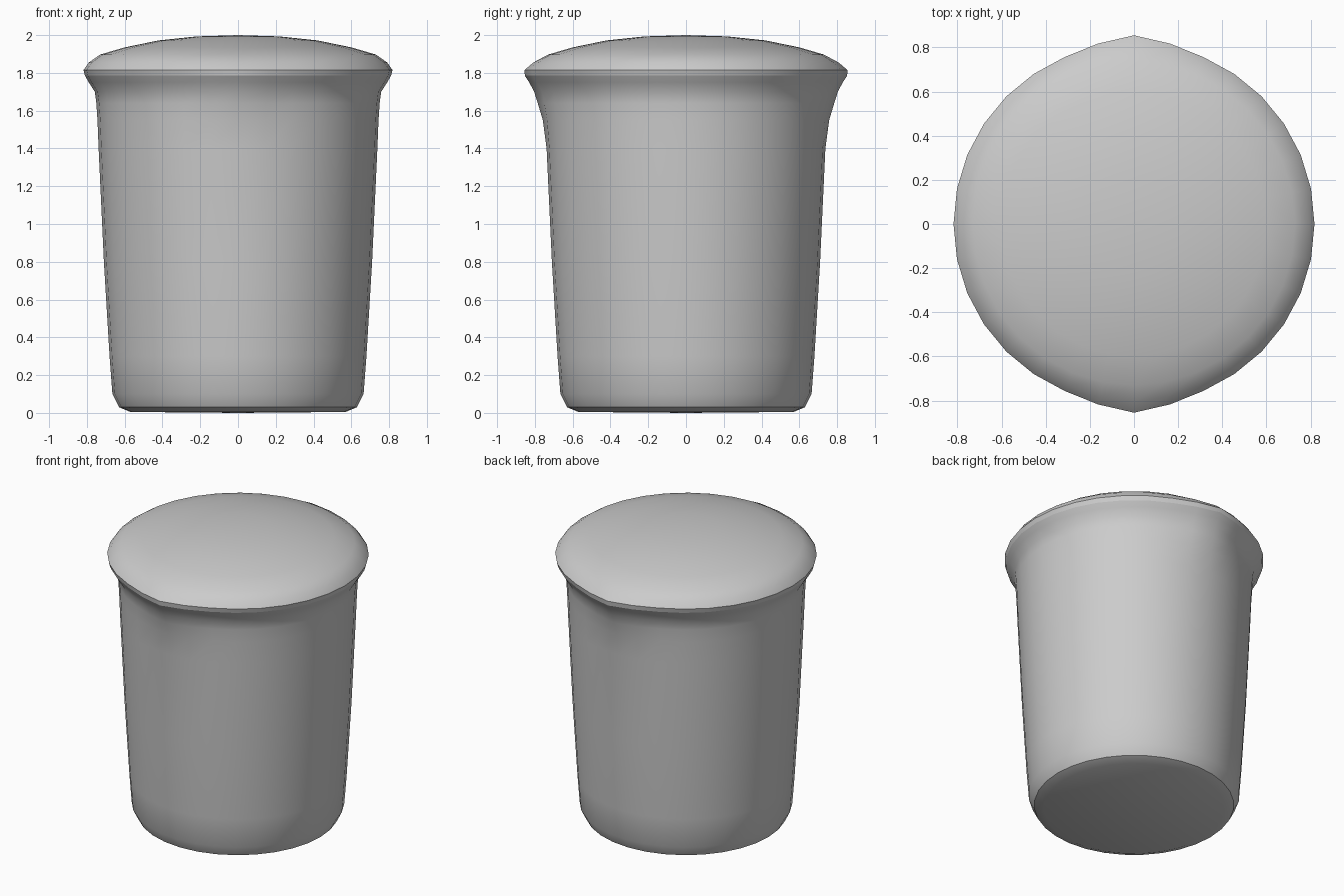
import bpy, bmesh, math

if "Cube" in bpy.data.objects:
    bpy.data.objects.remove(bpy.data.objects["Cube"])

SEGMENTS = 32

grey = bpy.data.materials.new("plain grey")
grey.diffuse_color = (0.6, 0.6, 0.6, 1)
grey.use_nodes = True
grey.node_tree.nodes["Principled BSDF"].inputs["Base Color"].default_value = grey.diffuse_color


def lathe(name, profile):
    """Spin (radius, z, spout bulge) rows; the bulge pushes front and back outward."""
    bm = bmesh.new()
    rings = []
    for radius, z, bulge in profile:
        if radius == 0:
            rings.append([bm.verts.new((0, 0, z))] * SEGMENTS)
            continue
        ring = []
        for i in range(SEGMENTS):
            a = 2 * math.pi * i / SEGMENTS
            r = radius + bulge * math.exp(-(math.cos(a) / 0.21) ** 2)
            ring.append(bm.verts.new((r * math.cos(a), r * math.sin(a), z)))
        rings.append(ring)
    for low, high in zip(rings, rings[1:]):
        for i in range(SEGMENTS):
            j = (i + 1) % SEGMENTS
            corners = dict.fromkeys((low[i], low[j], high[j], high[i]))
            bm.faces.new(list(corners))
    mesh = bpy.data.meshes.new(name)
    bm.to_mesh(mesh)
    bm.free()
    mesh.materials.append(grey)
    obj = bpy.data.objects.new(name, mesh)
    bpy.context.collection.objects.link(obj)
    bpy.context.view_layer.objects.active = obj
    obj.select_set(True)
    bpy.ops.object.shade_smooth_by_angle(angle=math.radians(40))
    obj.select_set(False)


# Tapered cup with rounded foot, flared rim and two small pouring spouts
lathe("cup", [
    (0, 0, 0), (0.57, 0.005, 0), (0.63, 0.03, 0), (0.665, 0.10, 0),
    (0.68, 0.30, 0), (0.71, 0.80, 0), (0.738, 1.40, 0), (0.744, 1.55, 0.014),
    (0.750, 1.64, 0.035), (0.758, 1.70, 0.046), (0.79, 1.75, 0.04),
    (0.81, 1.785, 0.043),
])

# Shallow domed lid following the rim
lathe("lid", [
    (0.81, 1.785, 0.043), (0.818, 1.815, 0.037), (0.79, 1.855, 0.018),
    (0.73, 1.897, 0), (0.60, 1.935, 0), (0.42, 1.972, 0),
    (0.22, 1.993, 0), (0, 2.0, 0),
])
